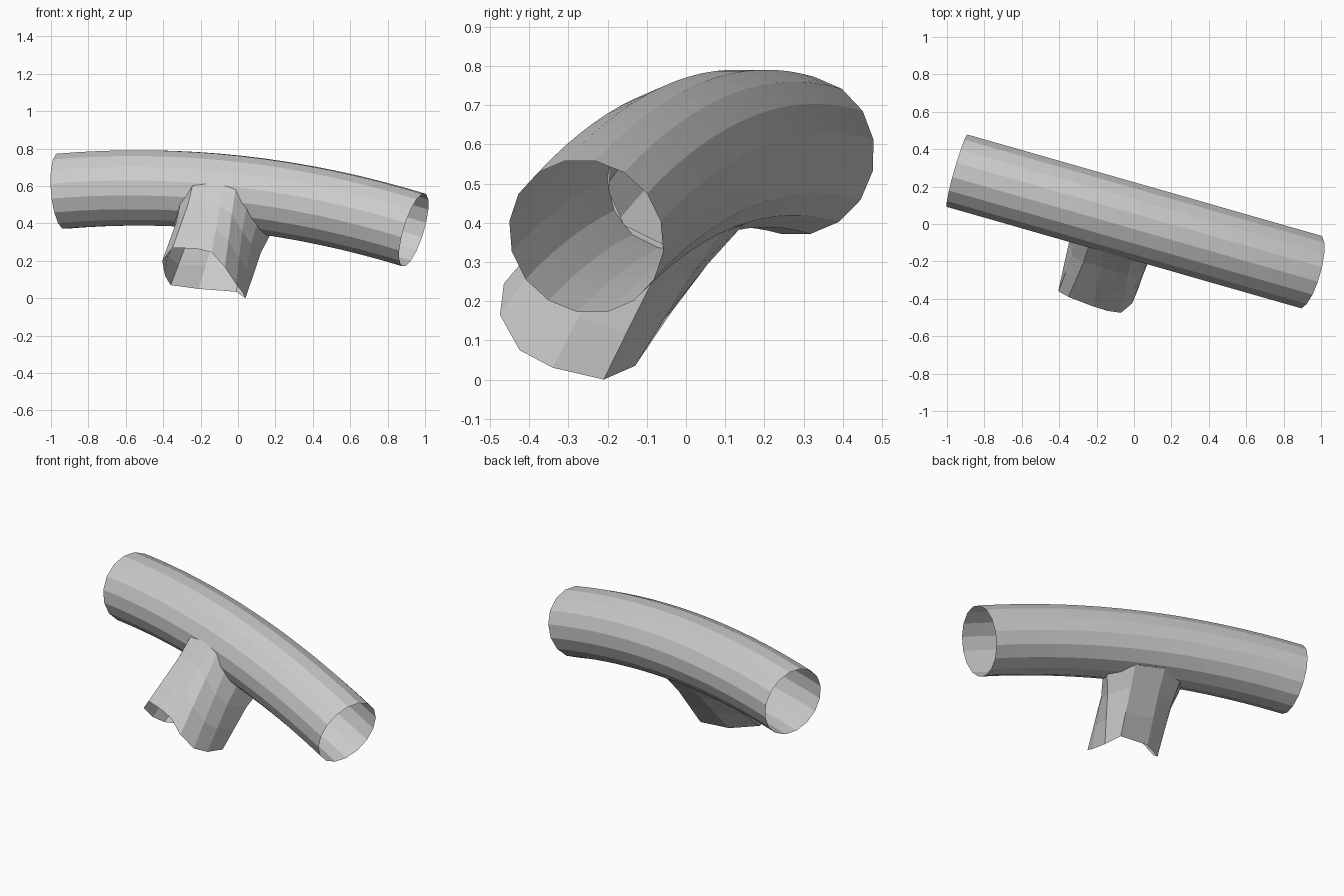
import bpy, bmesh, math
from mathutils import Vector

if "Cube" in bpy.data.objects:
    bpy.data.objects.remove(bpy.data.objects["Cube"])

R, SIDES, SEGS = 0.205, 16, 16
HALF = 0.98                                   # half length of the main pipe
ALONG = Vector((0.961, -0.275, 0)).normalized()
FRONT = Vector((ALONG.y, -ALONG.x, 0))        # horizontal, towards the front
UP = Vector((0, 0, 1))


def centre(s):
    return Vector((-0.0025, 0.015, 0.59 - 0.096 * (s + 0.55) ** 2)) + ALONG * s


def normal_up(s):
    return (UP + ALONG * 0.192 * (s + 0.55)).normalized()


def make_object(name, bm):
    bmesh.ops.recalc_face_normals(bm, faces=bm.faces[:])
    mesh = bpy.data.meshes.new(name)
    bm.to_mesh(mesh)
    bm.free()
    bpy.context.collection.objects.link(bpy.data.objects.new(name, mesh))


def skin(bm, loops):
    rings = [[bm.verts.new(p) for p in loop] for loop in loops]
    for a, b in zip(rings, rings[1:]):
        for i in range(len(a)):
            j = (i + 1) % len(a)
            bm.faces.new((a[i], a[j], b[j], b[i]))


# branch joint outline, seen along the branch: (distance along pipe, height)
TILT = math.radians(53)
OUT = FRONT * math.cos(TILT) - UP * math.sin(TILT)
outline = [(-0.20, 0.175), (-0.12, 0.185), (-0.03, 0.185), (0.035, 0.175),
           (0.095, 0.11), (0.145, 0.02), (0.19, -0.12), (0.06, -0.185),
           (-0.13, -0.185), (-0.26, -0.14), (-0.32, -0.03), (-0.27, 0.10)]


def joint_point(s, v):
    across = FRONT * math.sin(TILT) + normal_up(s) * math.cos(TILT)
    return centre(s) + across * v + OUT * math.sqrt(0.203 ** 2 - v * v)


joint = [joint_point(s, v) for s, v in outline]

# main pipe: arched open tube
bm = bmesh.new()
loops = []
for k in range(SEGS + 1):
    s = -HALF + 2 * HALF * k / SEGS
    n = normal_up(s)
    angles = [2 * math.pi * (i + 0.5) / SIDES for i in range(SIDES)]
    loops.append([centre(s) + (FRONT * math.sin(a) + n * math.cos(a)) * R for a in angles])
skin(bm, loops)

# opening for the branch: slice along each outline edge, drop the inside
mid = sum(joint, Vector()) / len(joint)
core = centre(-0.08)
planes = []
for a, b in zip(joint, joint[1:] + joint[:1]):
    n = (b - a).cross(OUT).normalized()
    if (mid - a).dot(n) > 0:
        n = -n
    planes.append((a, n))


def near(f):
    p = f.calc_center_median() - core
    return p.dot(OUT) > -0.02 and abs(p.dot(ALONG)) < 0.45


for a, n in planes:
    faces = [f for f in bm.faces if near(f)]
    geom = set(faces)
    for f in faces:
        geom.update(f.edges)
        geom.update(f.verts)
    bmesh.ops.bisect_plane(bm, geom=list(geom), plane_co=a, plane_no=n, dist=1e-5)
inside = [f for f in bm.faces if near(f)
          and all((f.calc_center_median() - a).dot(n) < 0 for a, n in planes)]
bmesh.ops.delete(bm, geom=inside, context='FACES')
make_object("main_pipe", bm)

# branch pipe: flared stub with a ragged open end
rim = [Vector(p) for p in [
    (-0.35, -0.39, 0.27), (-0.22, -0.44, 0.265), (-0.14, -0.465, 0.245),
    (-0.07, -0.475, 0.165), (-0.01, -0.425, 0.075), (0.025, -0.34, 0.03),
    (0.04, -0.21, 0.0), (-0.01, -0.13, 0.035), (-0.21, -0.13, 0.05),
    (-0.36, -0.22, 0.07), (-0.39, -0.29, 0.12), (-0.405, -0.36, 0.20)]]


def between(t, pinch):
    pts = [r.lerp(j, t) for r, j in zip(rim, joint)]
    c = sum(pts, Vector()) / len(pts)
    return [c + (p - c) * pinch for p in pts]


bm = bmesh.new()
skin(bm, [rim, between(0.35, 0.98), between(0.7, 0.96), joint])
make_object("branch_pipe", bm)
